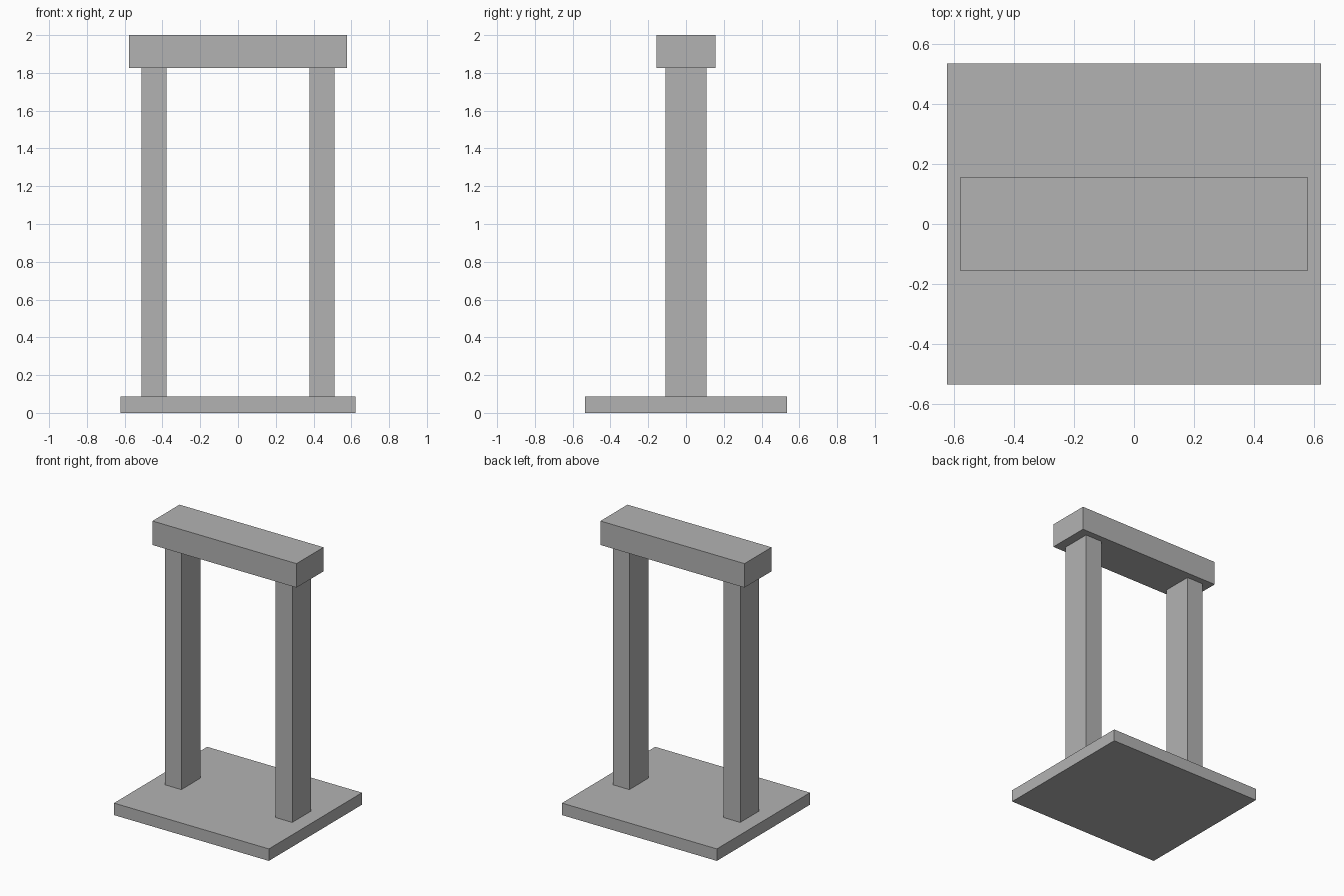
import bpy
import bmesh
from mathutils import Vector

default_cube = bpy.data.objects.get("Cube")
if default_cube:
    bpy.data.objects.remove(default_cube, do_unlink=True)

# Single plain grey material
grey = bpy.data.materials.new("plain_grey")
grey.use_nodes = True
colour = (0.45, 0.45, 0.45, 1.0)
grey.diffuse_color = colour
grey.node_tree.nodes["Principled BSDF"].inputs["Base Color"].default_value = colour


def add_block(name, x, width, depth, bottom, top):
    """Flat-faced box centred on y = 0, spanning bottom to top."""
    bm = bmesh.new()
    bmesh.ops.create_cube(bm, size=1)
    bmesh.ops.scale(bm, vec=Vector((width, depth, top - bottom)), verts=bm.verts)
    mesh = bpy.data.meshes.new(name)
    bm.to_mesh(mesh)
    bm.free()
    mesh.materials.append(grey)
    obj = bpy.data.objects.new(name, mesh)
    obj.location = (x, 0, (bottom + top) / 2)
    bpy.context.collection.objects.link(obj)
    return obj


BASE_TOP = 0.087
BEAM_BOTTOM = 1.826

# Floor slab
add_block("base_slab", 0, 1.243, 1.068, 0, BASE_TOP)

# Pair of upright posts
for side, sign in (("left", 1), ("right", -1)):
    add_block(side + "_post", sign * 0.445, 0.133, 0.217, BASE_TOP, BEAM_BOTTOM)

# Crossbeam resting on the posts
add_block("top_beam", 0, 1.156, 0.31, BEAM_BOTTOM, 2)
